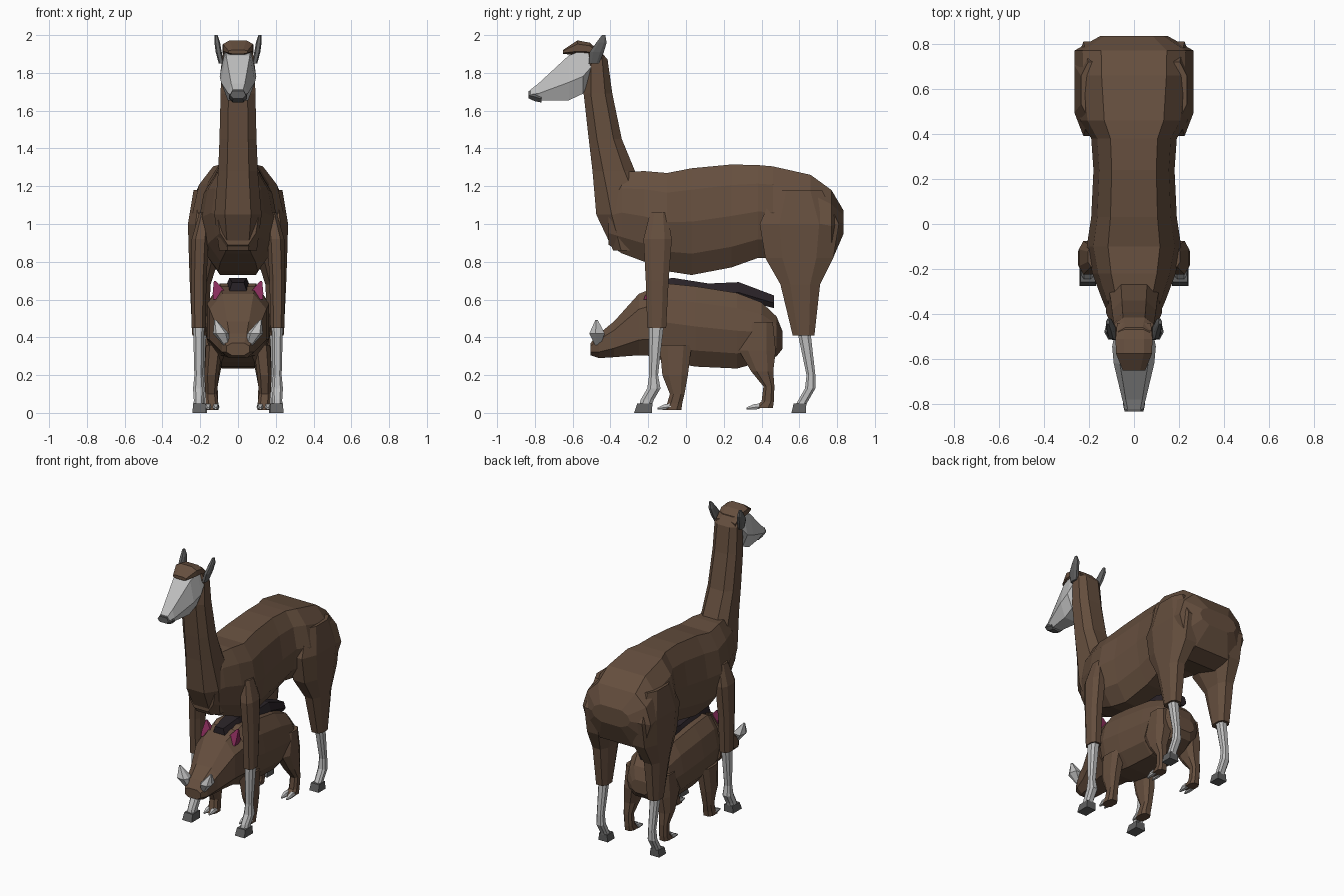
import bpy, bmesh


def material(name, rgb):
    m = bpy.data.materials.new(name)
    m.diffuse_color = (*rgb, 1)
    return m


BROWN = material("brown_fur", (0.13, 0.077, 0.048))
PALE = material("pale_grey", (0.52, 0.52, 0.52))
GREY = material("dark_grey", (0.12, 0.12, 0.12))
DARK = material("dark_mane", (0.022, 0.016, 0.02))
PINK = material("pink", (0.24, 0.025, 0.1))


def section(half):
    """Mirror right-hand (u, v) points, listed bottom to top, into a closed outline."""
    return half + [(-u, v) for u, v in reversed(half)]


BARREL = section([(.5, 0), (.86, .2), (1, .5), (.86, .8), (.55, 1)])
TUBE = section([(.55, 0), (1, .25), (1, .75), (.55, 1)])
SKULL = section([(.6, 0), (1, .4), (.7, 1)])
BLOCK = section([(1, 0), (1, 1)])


def loft(name, mat, axis, outline, rings, mirror=False):
    """Skin rings (position, low, high, half_width, x_centre) along y or z."""
    bm = bmesh.new()
    loops = []
    for pos, lo, hi, hw, *xc in rings:
        cx = xc[0] if xc else 0
        loop = []
        for u, v in outline:
            w = lo + v * (hi - lo)
            x = cx + u * hw
            loop.append(bm.verts.new((x, pos, w) if axis == 'y' else (x, w, pos)))
        loops.append(loop)
    n = len(outline)
    for a, b in zip(loops, loops[1:]):
        for i in range(n):
            j = (i + 1) % n
            bm.faces.new((a[i], a[j], b[j], b[i]))
    bm.faces.new(loops[0])
    bm.faces.new(loops[-1])
    bmesh.ops.recalc_face_normals(bm, faces=bm.faces)
    me = bpy.data.meshes.new(name)
    bm.to_mesh(me)
    bm.free()
    me.materials.append(mat)
    ob = bpy.data.objects.new(name, me)
    bpy.context.collection.objects.link(ob)
    if mirror:
        ob.modifiers.new("mirror", 'MIRROR').use_mirror_merge = False
    return ob


# ---- Tall woolly animal: body and neck
loft("tall_body", BROWN, 'y', BARREL, [
    (-.41, .89, 1.20, .11), (-.34, .845, 1.275, .14), (-.22, .80, 1.28, .185),
    (-.10, .75, 1.27, .21), (.03, .73, 1.295, .19), (.24, .77, 1.315, .18),
    (.38, .82, 1.312, .19), (.46, .82, 1.305, .24), (.66, .76, 1.26, .262),
    (.77, .80, 1.18, .265), (.835, .95, 1.07, .15)])
loft("tall_neck", BROWN, 'z', TUBE, [
    (.86, -.385, -.22, .10), (1.05, -.475, -.15, .125), (1.28, -.495, -.27, .105),
    (1.45, -.515, -.34, .098), (1.69, -.542, -.39, .092), (1.87, -.53, -.415, .088),
    (1.925, -.53, -.46, .07)])

# Head
loft("tall_face", PALE, 'y', SKULL, [
    (-.822, 1.67, 1.712, .04), (-.78, 1.655, 1.745, .052), (-.62, 1.655, 1.893, .09),
    (-.545, 1.69, 1.92, .097), (-.48, 1.82, 1.91, .085)])
loft("tall_nose", GREY, 'y', SKULL, [
    (-.833, 1.665, 1.705, .042), (-.80, 1.65, 1.708, .049), (-.765, 1.643, 1.69, .046)])
loft("tall_forelock", BROWN, 'y', TUBE, [
    (-.65, 1.90, 1.922, .05), (-.575, 1.895, 1.972, .08), (-.51, 1.895, 1.96, .082),
    (-.44, 1.86, 1.90, .075)])
loft("tall_ear", GREY, 'z', TUBE, [
    (1.85, -.515, -.46, .014, .088), (1.91, -.51, -.435, .016, .102),
    (1.96, -.475, -.42, .015, .11), (2.0, -.445, -.427, .008, .116)], True)

# Legs: woolly upper part, bare shin, hoof
loft("tall_front_upper_leg", BROWN, 'z', TUBE, [
    (.45, -.205, -.105, .037, .208), (.70, -.213, -.092, .041, .208),
    (.92, -.225, -.075, .045, .20), (1.06, -.19, -.10, .03, .175)], True)
loft("tall_front_shin", PALE, 'z', TUBE, [
    (.03, -.25, -.185, .028, .207), (.07, -.24, -.17, .027, .207),
    (.13, -.205, -.135, .03, .208), (.20, -.195, -.148, .023, .208),
    (.46, -.195, -.118, .03, .208)], True)
loft("tall_front_hoof", GREY, 'z', BLOCK, [
    (0, -.275, -.18, .037, .205), (.05, -.258, -.178, .032, .205)], True)
loft("tall_hind_upper_leg", BROWN, 'z', TUBE, [
    (.41, .565, .68, .042, .20), (.68, .50, .71, .055, .20),
    (.82, .42, .78, .08, .18), (1.0, .39, .81, .09, .175),
    (1.18, .47, .72, .07, .165)], True)
loft("tall_hind_shin", PALE, 'z', TUBE, [
    (.03, .575, .63, .028, .20), (.06, .59, .645, .026, .20),
    (.13, .63, .685, .028, .20), (.20, .638, .685, .023, .20),
    (.42, .592, .66, .03, .20)], True)
loft("tall_hind_hoof", GREY, 'z', BLOCK, [
    (0, .558, .635, .036, .20), (.05, .57, .637, .031, .20)], True)

# ---- Small tusked animal standing underneath
loft("small_body", BROWN, 'y', BARREL, [
    (-.22, .31, .63, .14), (-.10, .27, .685, .175), (.05, .245, .67, .177),
    (.27, .235, .635, .172), (.40, .27, .585, .165), (.48, .30, .51, .125),
    (.512, .34, .43, .07)])
loft("small_head", BROWN, 'y', TUBE, [
    (-.505, .305, .37, .06), (-.46, .29, .42, .085), (-.38, .295, .485, .105),
    (-.25, .305, .63, .15), (-.15, .30, .67, .165)])
loft("small_mane", DARK, 'y', SKULL, [
    (-.21, .62, .69, .045), (-.07, .64, .715, .065), (.12, .62, .685, .06),
    (.28, .60, .692, .06), (.465, .555, .622, .045)])
loft("small_ear", PINK, 'z', BLOCK, [
    (.60, -.225, -.165, .04, .092), (.635, -.21, -.165, .036, .098),
    (.697, -.178, -.17, .006, .122)], True)
loft("small_tusk", PALE, 'z', SKULL, [
    (.355, -.48, -.455, .015, .06), (.42, -.512, -.43, .042, .09),
    (.492, -.48, -.467, .006, .12)], True)

# Legs and claws
loft("small_front_leg", BROWN, 'z', TUBE, [
    (.015, -.125, -.025, .036, .138), (.05, -.10, -.02, .034, .138),
    (.10, -.085, -.008, .031, .142), (.20, -.125, .01, .038, .14),
    (.36, -.14, .03, .045, .125)], True)
loft("small_hind_leg", BROWN, 'z', TUBE, [
    (.025, .355, .46, .034, .135), (.06, .40, .465, .03, .135),
    (.14, .41, .468, .03, .138), (.22, .345, .462, .042, .135),
    (.33, .28, .475, .055, .12), (.48, .33, .46, .05, .115)], True)
for name, y, x in (("small_front_claw", -.15, .138), ("small_hind_claw", .32, .135)):
    for k, dx in enumerate((-.02, .02)):
        loft(f"{name}_{k + 1}", PALE, 'y', SKULL, [
            (y, .018, .028, .006, x + dx), (y + .035, .018, .045, .016, x + dx),
            (y + .07, .02, .05, .016, x + dx)], True)
